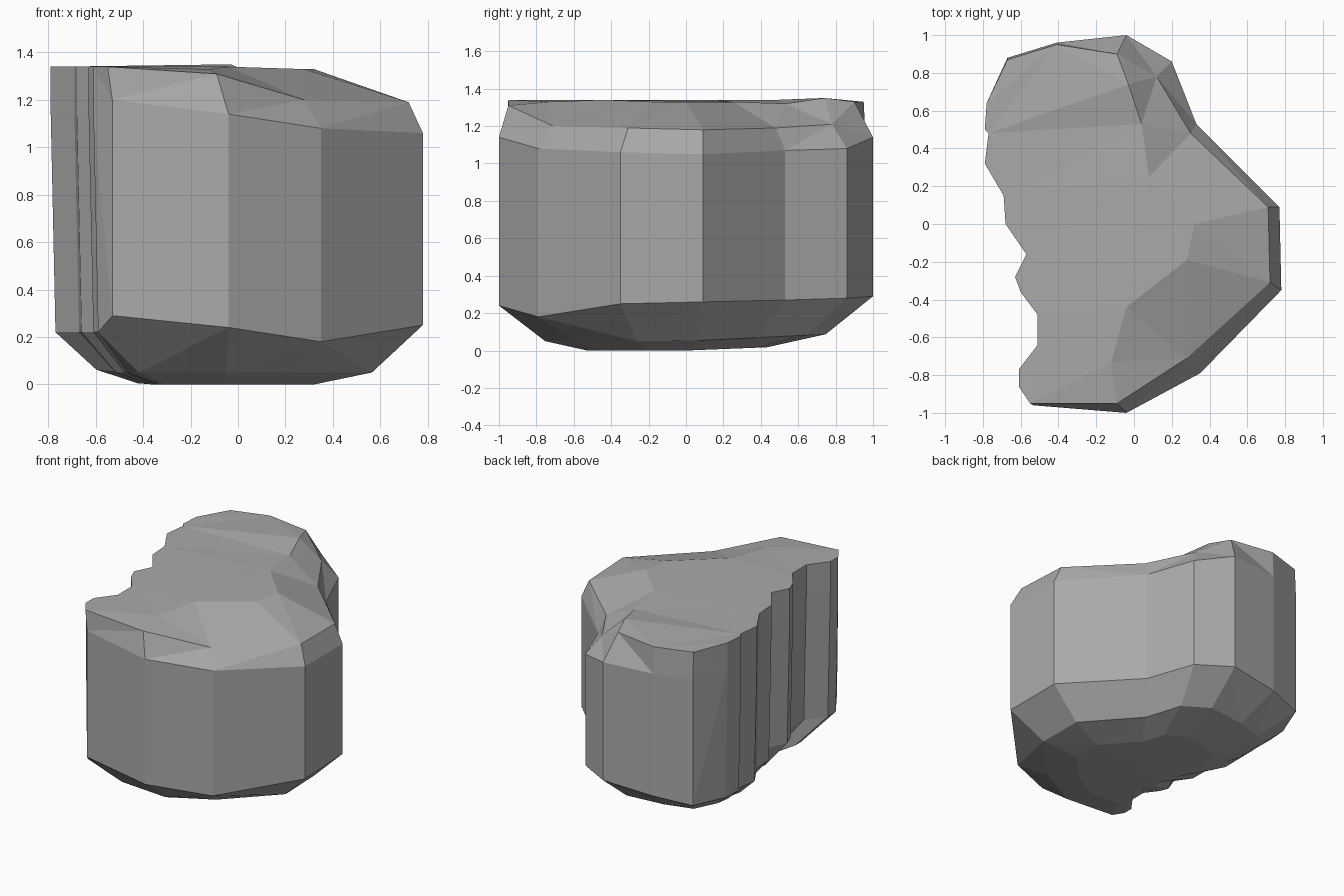
import bpy
import bmesh
from mathutils import Vector

default_cube = bpy.data.objects.get("Cube")
if default_cube:
    bpy.data.objects.remove(default_cube, do_unlink=True)

# Stone colour
stone = bpy.data.materials.new("warm_grey_stone")
stone.use_nodes = True
grey = (0.4, 0.4, 0.4, 1)
stone.diffuse_color = grey
stone.node_tree.nodes["Principled BSDF"].inputs["Base Color"].default_value = grey

# Smooth side of the footprint: x, y, foot height, shoulder height, then rim point
smooth_side = [
    (-.53, -.96, .29, 1.2, (-.55, -.95, 1.34)),
    (-.04, -1, .24, 1.14, (-.09, -.95, 1.31)),
    (.35, -.79, .18, 1.08, (.28, -.71, 1.2)),
    (.78, -.35, .25, 1.06, (.72, -.31, 1.19)),
    (.77, .09, .26, 1.05, (.71, .09, 1.18)),
    (.33, .53, .27, 1.07, (.3, .48, 1.19)),
    (.2, .86, .28, 1.08, (.12, .78, 1.21)),
    (-.04, 1, .29, 1.14, (-.09, .9, 1.33)),
    (-.41, .96, .26, 1.14, (-.41, .95, 1.33)),
    (-.67, .88, .23, 1.14, (-.67, .87, 1.33)),
]

# Broken side, running from the back to the front
broken_side = [
    (-.78, .64), (-.79, .5), (-.77, .48), (-.79, .32), (-.69, .15),
    (-.68, 0), (-.57, -.16), (-.63, -.28), (-.6, -.36), (-.51, -.48),
    (-.51, -.64), (-.61, -.77), (-.61, -.86),
]

# Upper facets, one point for each smooth-side point except the ends
crown = [
    (-.12, -.73, 1.33), (-.04, -.44, 1.34), (.28, -.19, 1.33),
    (.32, 0, 1.33), (.08, .25, 1.33), (.04, .53, 1.32), (-.03, .74, 1.35),
]

foot, shoulder, rim = [], [], []
for x, y, low, high, edge in smooth_side:
    foot.append(Vector((x, y, low)))
    shoulder.append(Vector((x, y, high)))
    rim.append(Vector(edge))
for x, y in broken_side:
    foot.append(Vector((x + .02, y, .22)))
    shoulder.append(Vector((x, y, 1.14)))
    rim.append(Vector((x, y, 1.34)))


def shrink(ring, centre, factor, base, back_rise):
    """Scale a ring inward for the underside, lifting it towards the back."""
    result = []
    for point in ring:
        x = centre[0] + (point.x - centre[0]) * factor
        y = centre[1] + (point.y - centre[1]) * factor
        result.append(Vector((x, y, base + back_rise * max(0, y))))
    return result


belly = shrink(foot, (-.08, -.01), .75, .05, .05)
sole = shrink(foot, (-.1, -.09), .48, 0, .04)

bm = bmesh.new()


def add_ring(points):
    return [bm.verts.new(p) for p in points]


def bridge(lower, upper):
    count = len(lower)
    for i in range(count):
        j = (i + 1) % count
        bm.faces.new((lower[i], lower[j], upper[j], upper[i]))


# Underside, walls and shoulder bevel
rings = [add_ring(r) for r in (sole, belly, foot, shoulder, rim)]
for lower, upper in zip(rings, rings[1:]):
    bridge(lower, upper)
bm.faces.new(reversed(rings[0]))

# Sloping facets around the top and the broad uneven top face
edge, inner = rings[-1], add_ring(crown)
last = len(inner)
bm.faces.new((edge[0], edge[1], inner[0]))
for i in range(last - 1):
    bm.faces.new((edge[i + 1], edge[i + 2], inner[i + 1], inner[i]))
bm.faces.new((edge[last], edge[last + 1], inner[-1]))
bm.faces.new([edge[0]] + inner + edge[last + 1:])

bmesh.ops.triangulate(bm, faces=bm.faces[:])
bmesh.ops.recalc_face_normals(bm, faces=bm.faces[:])

mesh = bpy.data.meshes.new("boulder")
bm.to_mesh(mesh)
bm.free()
mesh.materials.append(stone)
boulder = bpy.data.objects.new("boulder", mesh)
bpy.context.collection.objects.link(boulder)
